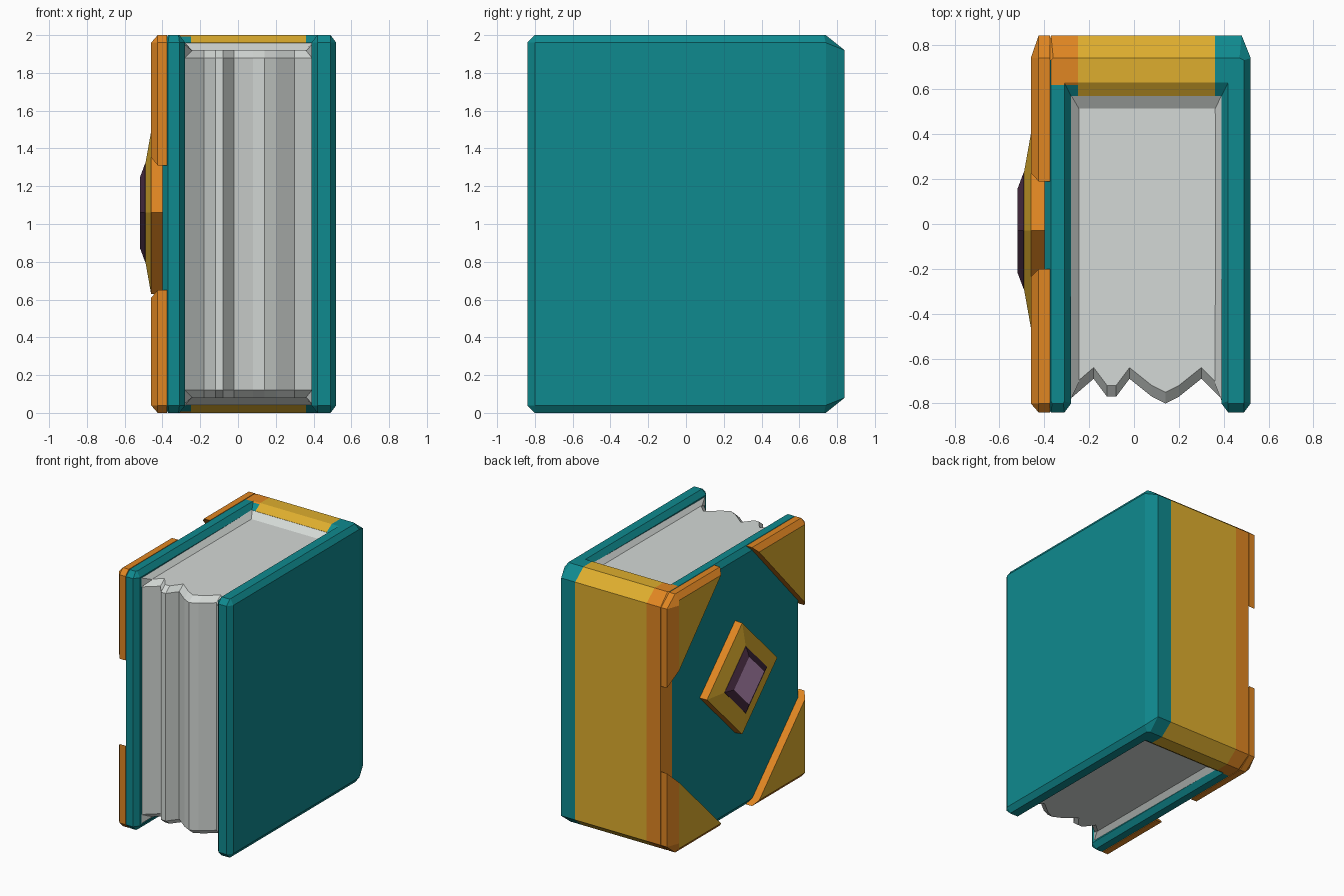
import bpy, bmesh

if "Cube" in bpy.data.objects:
    bpy.data.objects.remove(bpy.data.objects["Cube"])

def material(name, rgb):
    m = bpy.data.materials.new(name)
    lin = [((c / 255 + 0.055) / 1.055) ** 2.4 for c in rgb]
    m.diffuse_color = (*lin, 1)
    m.use_nodes = True
    m.node_tree.nodes["Principled BSDF"].inputs["Base Color"].default_value = m.diffuse_color
    return m

MATS = [material("teal cover", (15, 138, 143)), material("gold", (222, 174, 46)),
        material("orange trim", (224, 134, 34)), material("page grey", (212, 217, 214)),
        material("lilac gem", (200, 152, 200)), material("dark purple", (72, 44, 66))]
TEAL, GOLD, ORANGE, PAGE, LILAC, PURPLE = range(6)

def finish(name, bm, rule, cuts=()):
    """Clean up, cut along planes, colour faces by rule and link the object."""
    bmesh.ops.remove_doubles(bm, verts=bm.verts, dist=1e-4)
    bmesh.ops.recalc_face_normals(bm, faces=bm.faces)
    for co, no in cuts:
        bmesh.ops.bisect_plane(bm, geom=bm.verts[:] + bm.edges[:] + bm.faces[:],
                               plane_co=co, plane_no=no, dist=1e-5)
    bm.normal_update()
    for f in bm.faces:
        f.material_index = rule(f.calc_center_median(), f.normal)
    me = bpy.data.meshes.new(name)
    bm.to_mesh(me)
    bm.free()
    for m in MATS:
        me.materials.append(m)
    ob = bpy.data.objects.new(name, me)
    bpy.context.collection.objects.link(ob)
    return ob

def loft(name, rings, rule, cuts=()):
    """Join equal-length point rings into a closed, capped solid."""
    bm = bmesh.new()
    vs = [[bm.verts.new(p) for p in r] for r in rings]
    n = len(vs[0])
    for a, b in zip(vs, vs[1:]):
        for i in range(n):
            j = (i + 1) % n
            bm.faces.new((a[i], a[j], b[j], b[i]))
    bm.faces.new(vs[0])
    bm.faces.new(vs[-1])
    return finish(name, bm, rule, cuts)

def mirrored(body, end):
    """Bottom-to-top rings from (x, y, depth below the top) points."""
    up = lambda r: [(x, y, 2 - d) for x, y, d in r]
    return [end, body, up(body), up(end)]

# Bevelled U-shaped cover with spine
L = -0.40
body = [(0.42, -0.84, .04), (0.49, -0.84, .04), (0.52, -0.80, .04), (0.52, 0.74, .04),
        (0.48, 0.84, .08), (-0.37, 0.84, .08), (L, 0.74, .04), (L, -0.80, .04),
        (-0.37, -0.84, .04), (-0.31, -0.84, .04), (-0.28, -0.80, .04),
        (-0.28, 0.57, .04), (0.39, 0.57, .04), (0.39, -0.80, .04)]
end = [(0.42, -0.80, 0), (0.49, -0.80, 0), (0.49, -0.79, 0), (0.49, 0.73, 0),
       (0.47, 0.74, 0), (-0.36, 0.74, 0), (-0.37, 0.73, 0), (-0.37, -0.79, 0),
       (-0.365, -0.80, 0), (-0.315, -0.80, 0), (-0.31, -0.79, 0),
       (-0.31, 0.63, 0), (0.42, 0.63, 0), (0.42, -0.79, 0)]

def cover_colour(c, n):
    if -0.25 < c.x < 0.36:
        return GOLD
    if c.x < -0.25 and (c.y > 0.76 or (c.y > 0.62 and abs(n.x) < 0.6)):
        return ORANGE
    return TEAL

loft("cover_and_spine", mirrored(body, end), cover_colour,
     [((0.36, 0, 0), (1, 0, 0)), ((-0.25, 0, 0), (1, 0, 0)), ((0, 0.62, 0), (0, 1, 0))])

# Page block with a wavy fore edge
wave = [(-0.29, -0.785), (-0.18, -0.69), (-0.12, -0.77), (-0.08, -0.77), (-0.02, -0.69),
        (0.08, -0.77), (0.14, -0.80), (0.20, -0.77), (0.30, -0.69), (0.37, -0.76), (0.40, -0.79)]
back = [(0.40, 0.60), (-0.29, 0.60)]
page_body = [(x, y, .12) for x, y in wave] + [(x, y, .08) for x, y in back]
page_end = [(x, y + 0.05, .08) for x, y in wave] + [(x, y, .079) for x, y in back]
loft("pages", mirrored(page_body, page_end), lambda c, n: PAGE)

# Sloping page gutters against the cover, top and bottom
bm = bmesh.new()
low = [(-0.243, -0.70), (-0.243, 0.51), (0.36, 0.51), (0.36, -0.71)]
high = [(-0.281, -0.78), (-0.281, 0.575), (0.391, 0.575), (0.391, -0.79)]
for base, s in ((0, 1), (2, -1)):
    a = [bm.verts.new((x, y, base + s * 0.082)) for x, y in low]
    b = [bm.verts.new((x, y, base + s * (0.038 if y > 0 else 0.05))) for x, y in high]
    c = [bm.verts.new((x, y, base + s * 0.12)) for x, y in high]
    for i in range(3):
        bm.faces.new((a[i], a[i + 1], b[i + 1], b[i]))
        bm.faces.new((b[i], b[i + 1], c[i + 1], c[i]))
        bm.faces.new((c[i], c[i + 1], a[i + 1], a[i]))
    for i in (0, 3):
        bm.faces.new((a[i], b[i], c[i]))
finish("page_gutters", bm, lambda c, n: PAGE)

# Corner fittings on the left board
def fitting(name, at_back, at_top, h):
    w, sy = (0.65, 1) if at_back else (0.64, -1)
    e, d = (0.10, 0.08) if at_back else (0.04, 0.04)   # end chamfer
    corner_y = 0.84
    def pt(x, y, drop):
        return (x, sy * y, 2 - drop if at_top else drop)
    def ring(x, yi, zi):
        # outline inset by yi at the end edge and zi at the top edge
        ym = corner_y - yi
        return [pt(x, corner_y - max(e, yi), zi), pt(x, corner_y - w * (1 - zi / h), zi),
                pt(x, ym, h * (1 - yi / w)), pt(x, ym, max(d, zi))]
    rings = [ring(-0.375, 0, 0), ring(-0.425, 0, 0), ring(-0.46, e, 0.04)]
    loft(name, rings, lambda c, n: GOLD if n.x < -0.97 and c.x < -0.455 else ORANGE)

for at_back in (True, False):
    for at_top in (True, False):
        fitting(f"{'back' if at_back else 'front'}_{'top' if at_top else 'bottom'}_fitting",
                at_back, at_top, 0.69 if at_top else 0.65)

# Diamond mount and gem
def diamond(x, r):
    return [(x, -0.03 + a * r, 1.06 + b * r) for a, b in ((1, 0), (0, 1), (-1, 0), (0, -1))]

loft("diamond_mount", [diamond(-0.39, 0.435), diamond(-0.46, 0.43), diamond(-0.49, 0.262)],
     lambda c, n: GOLD if c.x < -0.465 else ORANGE)
loft("gem", [diamond(-0.485, 0.26), diamond(-0.492, 0.26), diamond(-0.52, 0.185)],
     lambda c, n: LILAC if n.x < -0.98 else PURPLE)
